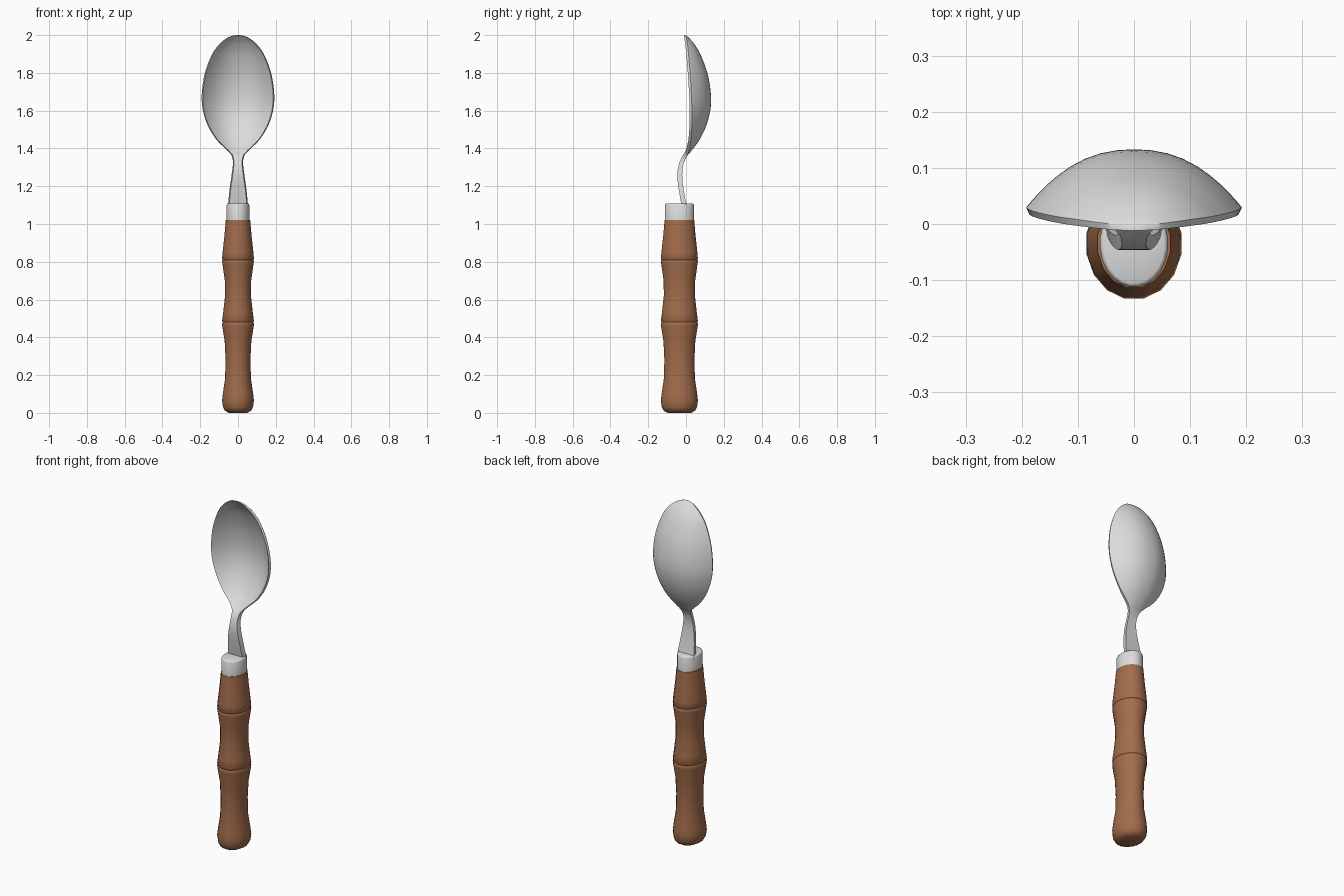
import bpy, bmesh
from math import cos, sin, pi

cube = bpy.data.objects.get("Cube")
if cube:
    bpy.data.objects.remove(cube, do_unlink=True)


def material(name, color, roughness):
    mat = bpy.data.materials.new(name)
    mat.use_nodes = True
    mat.diffuse_color = color
    bsdf = mat.node_tree.nodes["Principled BSDF"]
    bsdf.inputs["Base Color"].default_value = color
    bsdf.inputs["Roughness"].default_value = roughness
    return mat


steel = material("brushed steel", (0.72, 0.72, 0.72, 1), 0.4)
wood = material("brown wood", (0.36, 0.15, 0.07, 1), 0.6)


def smooth_rows(rows, steps):
    """Fill in rows between the given ones with a Catmull-Rom spline."""
    padded = [rows[0]] + rows + [rows[-1]]
    result = []
    for a, b, c, d in zip(padded, padded[1:], padded[2:], padded[3:]):
        for i in range(steps):
            t = i / steps
            result.append([q + t / 2 * (r - p + t * (2 * p - 5 * q + 4 * r - s
                           + t * (3 * (q - r) + s - p)))
                           for p, q, r, s in zip(a, b, c, d)])
    return result + [rows[-1]]


def loft(name, rings, mat, angle):
    """Skin a stack of equal-sized closed rings and cap both ends."""
    bm = bmesh.new()
    loops = [[bm.verts.new(p) for p in ring] for ring in rings]
    count = len(loops[0])
    for low, high in zip(loops, loops[1:]):
        for i in range(count):
            j = (i + 1) % count
            bm.faces.new((low[i], low[j], high[j], high[i]))
    bm.faces.new(loops[0])
    bm.faces.new(loops[-1])
    bmesh.ops.recalc_face_normals(bm, faces=bm.faces)
    mesh = bpy.data.meshes.new(name)
    bm.to_mesh(mesh)
    bm.free()
    mesh.materials.append(mat)
    obj = bpy.data.objects.new(name, mesh)
    bpy.context.collection.objects.link(obj)
    bpy.ops.object.select_all(action="DESELECT")
    obj.select_set(True)
    bpy.context.view_layer.objects.active = obj
    bpy.ops.object.shade_smooth_by_angle(angle=angle)
    return obj


def oval(z, rx, ry, sides=16, y=-0.035):
    turns = [2 * pi * (i + 0.5) / sides for i in range(sides)]
    return [(rx * cos(a), y + ry * sin(a), z) for a in turns]


# Wooden handle: height and half width, with a crease at each swelling
profile = [(0, 0.05), (0.012, 0.071), (0.03, 0.081), (0.065, 0.086),
           (0.1, 0.082), (0.18, 0.07), (0.28, 0.067), (0.38, 0.072),
           (0.46, 0.085), (0.474, 0.086), (0.48, 0.082), (0.486, 0.086),
           (0.53, 0.08), (0.62, 0.07), (0.7, 0.071), (0.79, 0.084),
           (0.805, 0.086), (0.81, 0.082), (0.816, 0.086), (0.85, 0.083),
           (0.94, 0.073), (1.02, 0.066)]
loft("handle", [oval(z, r, r + 0.014) for z, r in profile], wood, 0.9)

# Steel collar with a softened top edge
collar = [(1.01, 0.061), (1.1, 0.061), (1.106, 0.058), (1.108, 0.054)]
loft("collar", [oval(z, r, r + 0.017, 24) for z, r in collar], steel, 0.7)

# Neck and bowl: height, half width, front rim y, hollow depth, thickness
stations = [(1.09, 0.054, -0.022, 0, 0.026),
            (1.18, 0.045, -0.038, 0, 0.026),
            (1.26, 0.034, -0.046, 0, 0.026),
            (1.32, 0.027, -0.037, 0, 0.024),
            (1.36, 0.033, -0.018, 0.002, 0.022),
            (1.39, 0.057, -0.001, 0.014, 0.018),
            (1.45, 0.117, 0.013, 0.047, 0.014),
            (1.54, 0.168, 0.019, 0.083, 0.012),
            (1.65, 0.192, 0.018, 0.103, 0.012),
            (1.78, 0.18, 0.011, 0.095, 0.012),
            (1.89, 0.142, 0.002, 0.066, 0.012),
            (1.95, 0.101, -0.004, 0.038, 0.012),
            (1.985, 0.058, -0.009, 0.014, 0.011),
            (1.996, 0.031, -0.011, 0.004, 0.01),
            (2.0, 0.006, -0.012, 0, 0.008)]
across = [sin(pi / 2 * (i / 10 - 1)) for i in range(21)]


def bowl_ring(z, width, rim, depth, thick):
    def point(u, inset, offset):
        hollow = depth * (1 - abs(u) ** 2.3)
        return ((width - inset) * u, rim + hollow + offset, z)
    inset = min(0.006, width * 0.2)
    front = [point(u, inset, 0) for u in across]
    back = [point(u, 0, thick) for u in reversed(across)]
    return front + back


loft("neck_and_bowl", [bowl_ring(*row) for row in smooth_rows(stations, 4)],
     steel, 0.8)
